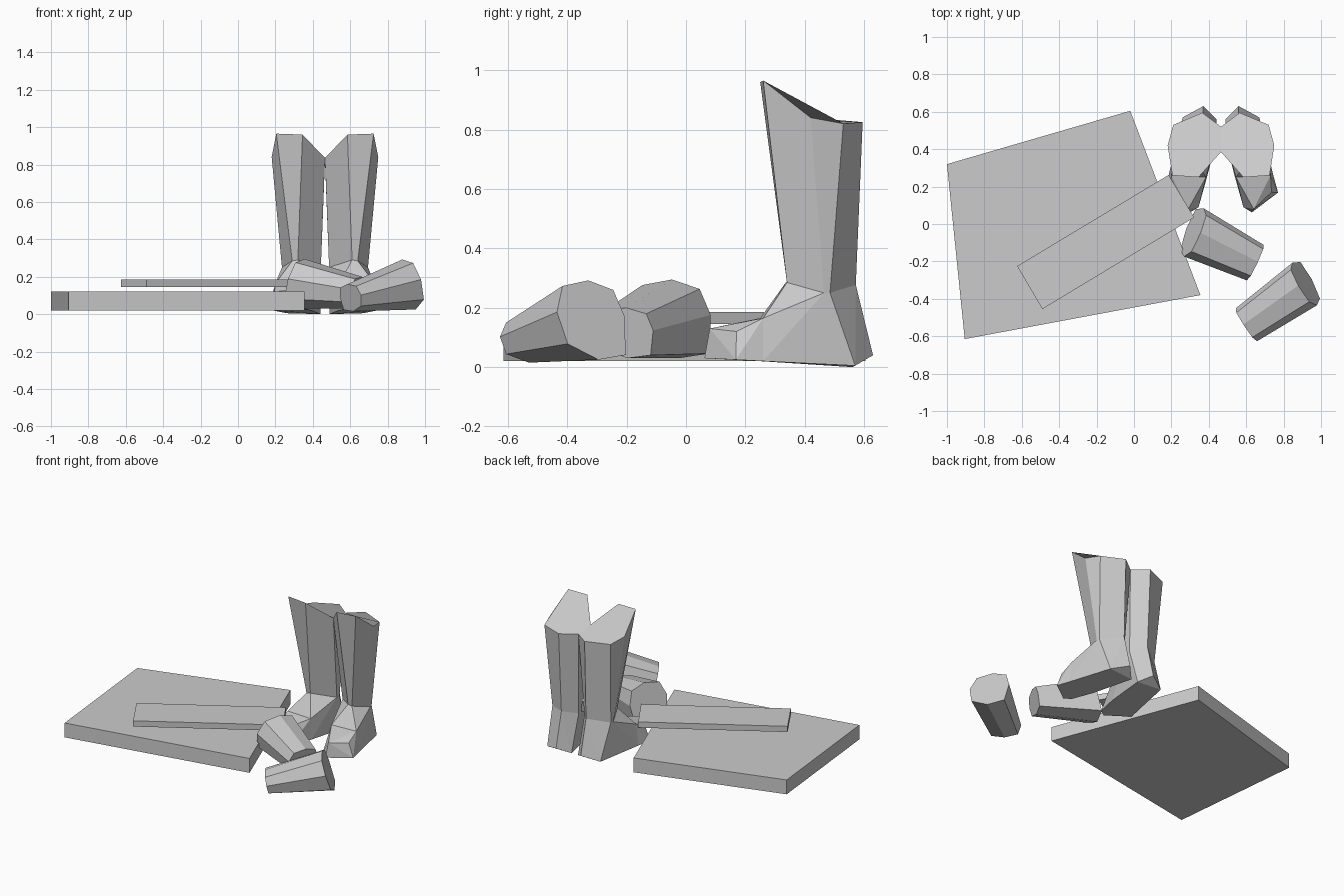
import bpy, bmesh
from mathutils import Vector

if "Cube" in bpy.data.objects:
    bpy.data.objects.remove(bpy.data.objects["Cube"])


def new_object(name, bm, origin=(0, 0, 0)):
    bmesh.ops.recalc_face_normals(bm, faces=bm.faces)
    mesh = bpy.data.meshes.new(name)
    bm.to_mesh(mesh)
    bm.free()
    obj = bpy.data.objects.new(name, mesh)
    obj.location = origin
    bpy.context.collection.objects.link(obj)
    return obj


def loft(name, ring_a, ring_b, origin=(0, 0, 0)):
    """Bridge two rings of equal length and cap both ends."""
    bm = bmesh.new()
    a = [bm.verts.new(p) for p in ring_a]
    b = [bm.verts.new(p) for p in ring_b]
    for i in range(len(a)):
        j = (i + 1) % len(a)
        bm.faces.new((a[i], a[j], b[j], b[i]))
    bm.faces.new(a)
    bm.faces.new(b)
    return new_object(name, bm, origin)


def hull(name, points, origin=(0, 0, 0)):
    bm = bmesh.new()
    for p in points:
        bm.verts.new(p)
    res = bmesh.ops.convex_hull(bm, input=bm.verts)
    loose = [v for v in bm.verts if not v.link_faces]
    bmesh.ops.delete(bm, geom=loose, context='VERTS')
    return new_object(name, bm, origin)


def board(name, corners, z0, z1):
    return loft(name, [(x, y, z0) for x, y in corners],
                [(x, y, z1) for x, y in corners])


# Flat slab and the plank lying on it
board("slab", [(-1, .32), (-.02, .605), (.355, -.38), (-.905, -.615)], .02, .12)
board("plank", [(-.625, -.225), (.185, .262), (.322, .035), (-.49, -.455)], .145, .185)

# Tapered logs: octagon profile (across, up), thick end tilted
PROFILE = [(0, .6), (.15, .93), (.55, 1), (.9, .88), (1, .55), (.92, .06), (.5, 0), (.08, .2)]


def log(name, big, small):
    axis = (Vector(big[0]) + Vector(big[1]) - Vector(small[0]) - Vector(small[1])).normalized()

    def ring(end, tilt):
        p, q, z0, z1 = Vector(end[0]), Vector(end[1]), end[2], end[3]
        pts = []
        for s, t in PROFILE:
            xy = p.lerp(q, s) + axis * tilt * (.5 - t)
            pts.append((xy.x, xy.y, z0 + t * (z1 - z0)))
        return pts
    return loft(name, ring(big, .08), ring(small, .03))


log("back_log", ((.26, -.17), (.37, .085), .03, .295), ((.6, -.3), (.69, -.11), .03, .2))
log("front_log", ((.985, -.43), (.85, -.205), .025, .292), ((.66, -.625), (.545, -.45), .015, .16))

# Boots: right one modelled relative to the centre line, then mirrored
CX = .465
ORIGIN = (CX, 0, 0)


def rel(points):
    return [(x - CX, y, z) for x, y, z in points]


top = rel([(.585, .25, .96), (.725, .26, .965), (.75, .42, .84), (.72, .53, .82),
           (.565, .595, .825), (.465, .52, .82), (.465, .385, .835)])
ankle = rel([(.61, .34, .29), (.64, .34, .285), (.695, .465, .25), (.69, .485, .25),
             (.56, .572, .277), (.487, .485, .25), (.487, .455, .25)])
instep = rel([(.73, .26, .165), (.545, .25, .165)])
mid_sole = rel([(.745, .26, .02), (.54, .25, .02)])
heel = rel([(.67, .57, .005), (.56, .63, .04), (.49, .56, 0)])
toe = rel([(.64, .08, .13), (.585, .09, .03), (.63, .062, .03), (.77, .168, .025),
           (.735, .17, .12)])

parts = [
    loft("boot_shafts", top, ankle, ORIGIN),
    hull("boot_heels", ankle + instep + mid_sole + heel, ORIGIN),
    hull("boot_toes", instep + mid_sole + toe, ORIGIN),
]
for part in parts:
    mod = part.modifiers.new("mirror", 'MIRROR')
    mod.use_axis[0] = True
    mod.use_mirror_merge = False
